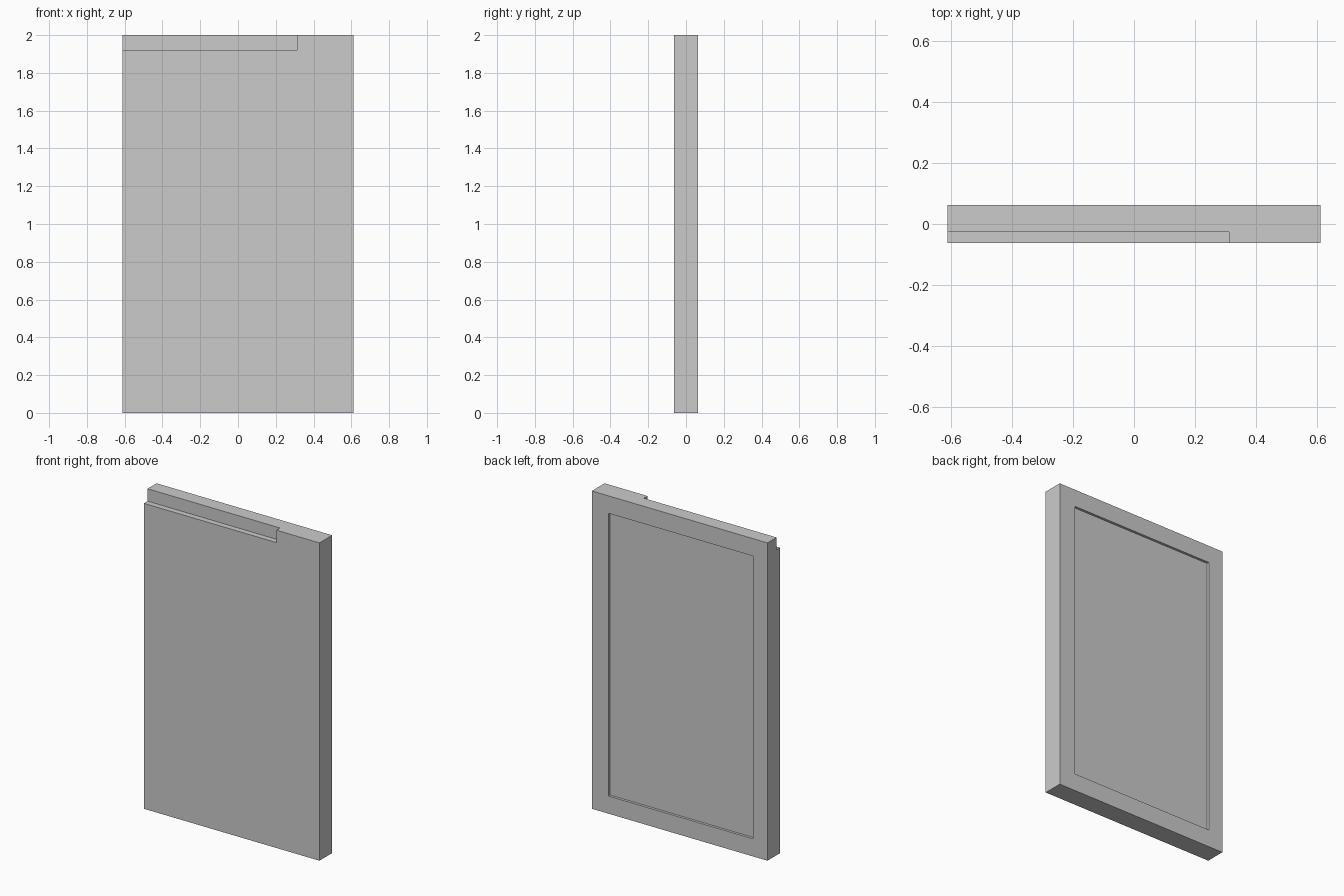
import bpy
import bmesh
from mathutils import Matrix, Vector

cube = bpy.data.objects.get("Cube")
if cube:
    bpy.data.objects.remove(cube, do_unlink=True)

WIDTH, DEPTH, HEIGHT = 1.222, 0.126, 2.0
X, Y = WIDTH / 2, DEPTH / 2

# Single grey material
grey = bpy.data.materials.new("light grey")
grey.use_nodes = True
colour = (0.6, 0.6, 0.6, 1)
grey.diffuse_color = colour
grey.node_tree.nodes["Principled BSDF"].inputs["Base Color"].default_value = colour


def box(name, low, high):
    low, high = Vector(low), Vector(high)
    bm = bmesh.new()
    bmesh.ops.create_cube(bm, size=1, matrix=Matrix.Translation((low + high) / 2)
                          @ Matrix.Diagonal((*(high - low), 1)))
    mesh = bpy.data.meshes.new(name)
    bm.to_mesh(mesh)
    bm.free()
    mesh.materials.append(grey)
    obj = bpy.data.objects.new(name, mesh)
    bpy.context.collection.objects.link(obj)
    return obj


def cut(target, cutter):
    mod = target.modifiers.new(cutter.name, "BOOLEAN")
    mod.operation = "DIFFERENCE"
    mod.solver = "EXACT"
    mod.object = cutter
    bpy.context.view_layer.objects.active = target
    bpy.ops.object.modifier_apply(modifier=mod.name)
    bpy.data.objects.remove(cutter, do_unlink=True)


# Door slab
panel = box("door_panel", (-X, -Y, 0), (X, Y, HEIGHT))

# Finger-grip notch along the top front edge, open at one side
cut(panel, box("grip_notch", (-X - 0.1, -Y - 0.1, 1.922), (0.312, -0.027, HEIGHT + 0.1)))

# Shallow recess in the back, leaving a raised border
cut(panel, box("back_recess", (-0.51, Y - 0.016, 0.111), (0.496, Y + 0.1, 1.89)))
